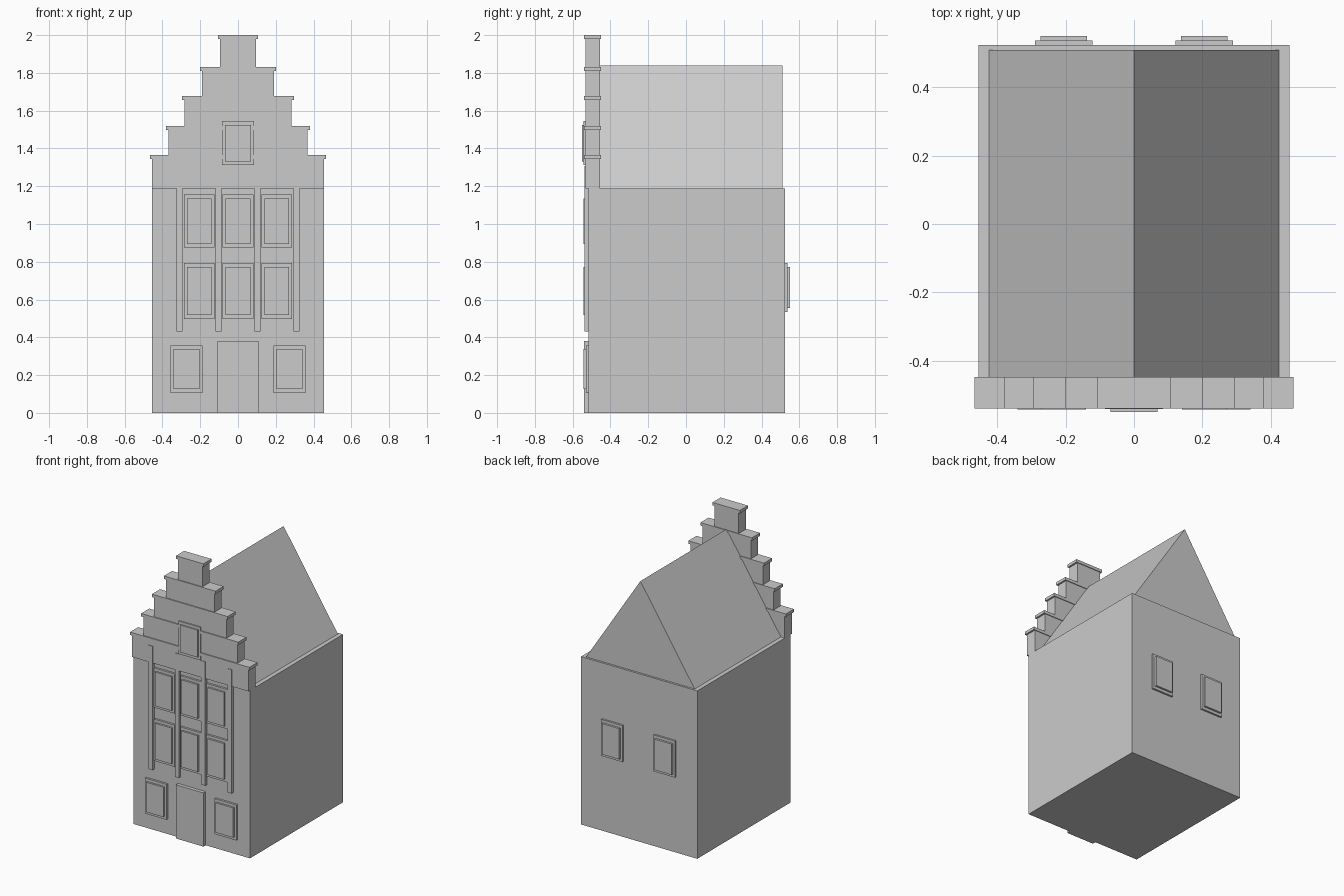
import bpy
import bmesh

if "Cube" in bpy.data.objects:
    bpy.data.objects.remove(bpy.data.objects["Cube"], do_unlink=True)

# One plain stone colour for the whole house
stone = bpy.data.materials.new("light_grey")
stone.use_nodes = True
GREY = (0.6, 0.6, 0.6, 1)
stone.diffuse_color = GREY
stone.node_tree.nodes["Principled BSDF"].inputs["Base Color"].default_value = GREY

WALL_FRONT, WALL_BACK, WALL_TOP = -0.516, 0.524, 1.188
HALF_WIDTH = 0.455


def finish(name, bm):
    bmesh.ops.recalc_face_normals(bm, faces=bm.faces)
    mesh = bpy.data.meshes.new(name)
    bm.to_mesh(mesh)
    bm.free()
    mesh.materials.append(stone)
    obj = bpy.data.objects.new(name, mesh)
    bpy.context.collection.objects.link(obj)
    return obj


def box(name, x, half, y0, y1, z0, z1):
    """Box centred on x with the given half width."""
    bm = bmesh.new()
    bmesh.ops.create_cube(bm, size=1)
    for v in bm.verts:
        v.co.x = x + 2 * half * v.co.x
        v.co.y = y0 if v.co.y < 0 else y1
        v.co.z = z0 if v.co.z < 0 else z1
    return finish(name, bm)


def window(name, x, half, z0, z1, wall, frame_y, pane_y, rim=0.016, rim_z=0.02):
    """Thin frame with a smaller pane standing out of it."""
    for part, y, dx, dz in (("frame", frame_y, 0, 0), ("pane", pane_y, rim, rim_z)):
        inner = wall + (0.005 if y < 0 else -0.005)
        box(f"{name}_{part}", x, half - dx, min(y, inner), max(y, inner), z0 + dz, z1 - dz)


# Main walls
box("house_walls", 0, HALF_WIDTH, WALL_FRONT, WALL_BACK, 0, WALL_TOP)

# Pitched roof, extruded from a triangular profile
bm = bmesh.new()
profile = [bm.verts.new((x, -0.47, z)) for x, z in
           ((-0.425, WALL_TOP), (0.425, WALL_TOP), (0, 1.838))]
face = bm.faces.new(profile)
result = bmesh.ops.extrude_face_region(bm, geom=[face])
moved = [g for g in result["geom"] if isinstance(g, bmesh.types.BMVert)]
bmesh.ops.translate(bm, verts=moved, vec=(0, 0.98, 0))
finish("pitched_roof", bm)

# Stepped gable: each step has a block and an overhanging coping
bottom = WALL_TOP
steps = [(HALF_WIDTH, 1.364), (0.368, 1.519), (0.284, 1.678), (0.190, 1.832), (0.095, 2.0)]
for i, (half, top) in enumerate(steps, 1):
    box(f"gable_step_{i}", 0, half, -0.533, -0.454, bottom, top - 0.021)
    box(f"gable_coping_{i}", 0, half + 0.012, -0.54, -0.449, top - 0.021, top)
    bottom = top

# Pilasters between the upper windows
for i, x in enumerate((-0.309, -0.103, 0.103, 0.309), 1):
    box(f"pilaster_{i}", x, 0.016, -0.537, WALL_FRONT + 0.005, 0.432, 1.308)

# Upper front windows in two rows of three
for floor, z0, z1 in (("middle", 0.498, 0.793), ("upper", 0.875, 1.155)):
    for side, x in (("right", -0.206), ("centre", 0), ("left", 0.206)):
        window(f"{floor}_{side}_window", x, 0.081, z0, z1, WALL_FRONT, -0.530, -0.543)

# Ground floor and back windows on both sides
for side, s in (("right", -1), ("left", 1)):
    window(f"ground_{side}_window", s * 0.273, 0.085, 0.106, 0.357, WALL_FRONT, -0.530, -0.543)
    window(f"back_{side}_window", s * 0.2055, 0.084, 0.535, 0.793, WALL_BACK, 0.537, 0.551)

# Front door
box("front_door", 0, 0.108, -0.541, WALL_FRONT + 0.005, 0, 0.38)

# Gable hatch
window("gable_hatch", 0, 0.085, 1.312, 1.545, -0.533, -0.542, -0.551)
